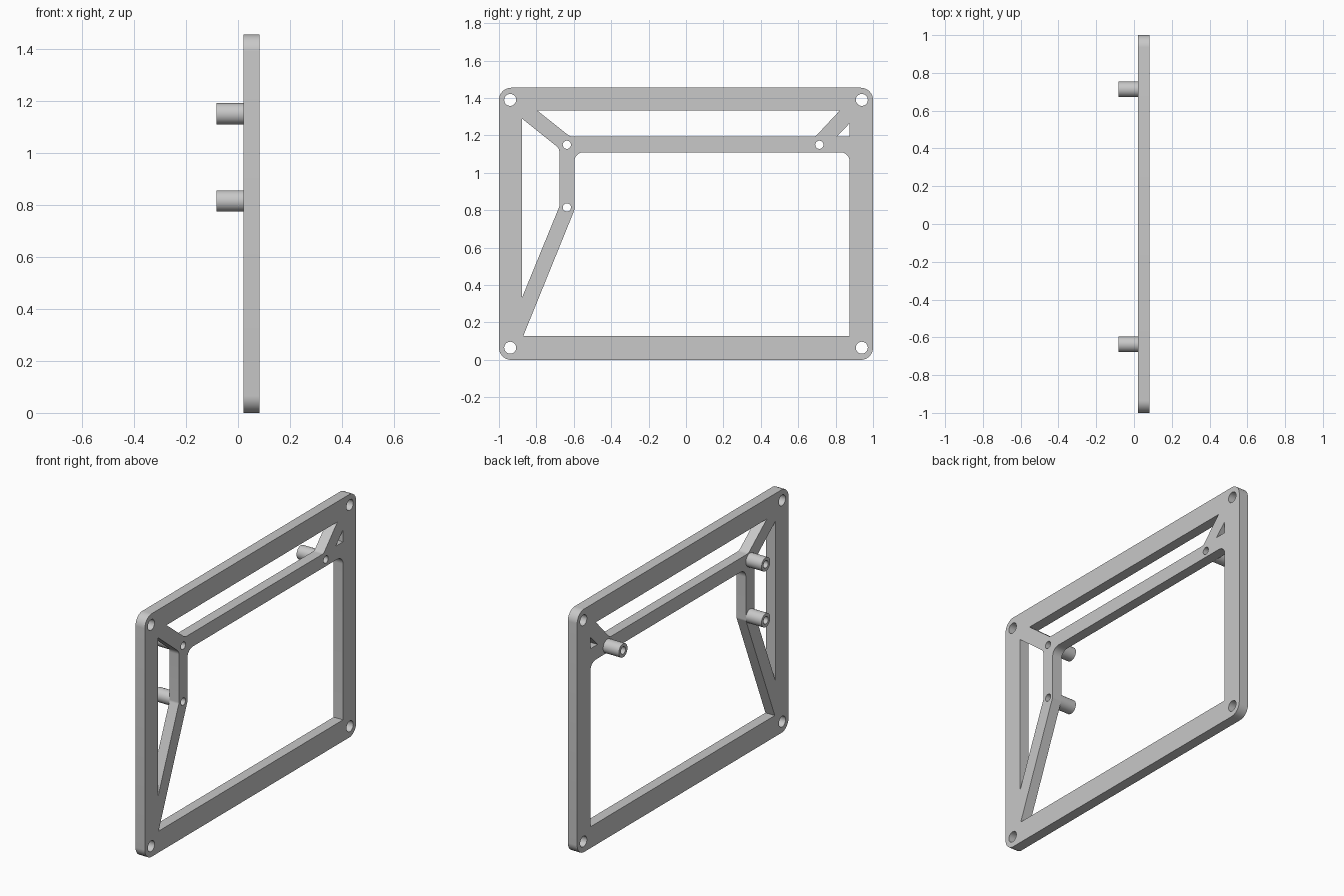
import bpy
import math
from mathutils import Matrix, Vector

cube = bpy.data.objects.get("Cube")
if cube:
    bpy.data.objects.remove(cube, do_unlink=True)

grey = bpy.data.materials.new("plain grey")
grey.use_nodes = True
colour = (0.58, 0.58, 0.58, 1)
grey.diffuse_color = colour
grey.node_tree.nodes["Principled BSDF"].inputs["Base Color"].default_value = colour

# Profiles are drawn flat, then turned so that they lie in the YZ plane
TURN = Matrix(((0, 0, 1, 0), (1, 0, 0, 0), (0, 1, 0, 0), (0, 0, 0, 1)))
BACK, FACE, PEG_END = 0.021, 0.083, -0.083


def circle(centre, radius, sides=32):
    return [(centre[0] + radius * math.cos(math.tau * i / sides),
             centre[1] + radius * math.sin(math.tau * i / sides)) for i in range(sides)]


def rounded(corners, steps=8):
    """Polygon from (y, z, fillet radius) corners."""
    points = []
    for i, (y, z, radius) in enumerate(corners):
        here = Vector((y, z))
        if not radius:
            points.append(here)
            continue
        a = (Vector(corners[i - 1][:2]) - here).normalized()
        b = (Vector(corners[(i + 1) % len(corners)][:2]) - here).normalized()
        half = a.angle(b) / 2
        centre = here + (a + b).normalized() * radius / math.sin(half)
        start = here + a * radius / math.tan(half) - centre
        end = here + b * radius / math.tan(half) - centre
        for k in range(steps + 1):
            points.append(centre + start.lerp(end, k / steps).normalized() * radius)
    return points


def extruded(name, outlines, x0, x1):
    """Solid from an outer outline and hole outlines, between two x positions."""
    curve = bpy.data.curves.new(name, "CURVE")
    curve.dimensions = "2D"
    curve.fill_mode = "BOTH"
    curve.extrude = (x1 - x0) / 2
    for outline in outlines:
        spline = curve.splines.new("POLY")
        spline.points.add(len(outline) - 1)
        for point, (y, z) in zip(spline.points, outline):
            point.co = (y, z, 0, 1)
        spline.use_cyclic_u = True
    obj = bpy.data.objects.new(name, curve)
    bpy.context.collection.objects.link(obj)
    obj.matrix_world = Matrix.Translation(((x0 + x1) / 2, 0, 0)) @ TURN
    curve.materials.append(grey)
    bpy.ops.object.select_all(action="DESELECT")
    obj.select_set(True)
    bpy.context.view_layer.objects.active = obj
    bpy.ops.object.convert(target="MESH")
    bpy.ops.object.shade_smooth_by_angle(angle=math.radians(30))


posts = {"upper_front_standoff": (-0.637, 1.15),
         "lower_front_standoff": (-0.637, 0.815),
         "upper_back_standoff": (0.713, 1.15)}

# Frame outline and the openings between its bars
outer = rounded([(-1, 0, 0.065), (1, 0, 0.065), (1, 1.455, 0.065), (-1, 1.455, 0.065)])
main_window = rounded([(-0.87, 0.128, 0), (0.875, 0.128, 0), (0.875, 1.11, 0.05),
                       (-0.597, 1.11, 0.05), (-0.597, 0.80, 0.03)])
side_window = rounded([(-0.877, 0.332, 0), (-0.677, 0.82, 0.03),
                       (-0.677, 1.13, 0.04), (-0.877, 1.29, 0)])
top_window = rounded([(-0.795, 1.333, 0), (-0.62, 1.194, 0.04),
                      (0.692, 1.194, 0.03), (0.822, 1.333, 0)])
small_window = [(0.806, 1.194), (0.875, 1.194), (0.875, 1.265)]
screw_holes = [circle((y, z), 0.032) for y in (-0.94, 0.94) for z in (0.065, 1.39)]
post_holes = [circle(centre, 0.022) for centre in posts.values()]

extruded("frame_plate", [outer, main_window, side_window, top_window, small_window]
         + screw_holes + post_holes, BACK, FACE)

# Hollow standoffs behind the plate
for name, centre in posts.items():
    extruded(name, [circle(centre, 0.041), circle(centre, 0.022)], PEG_END, BACK)
